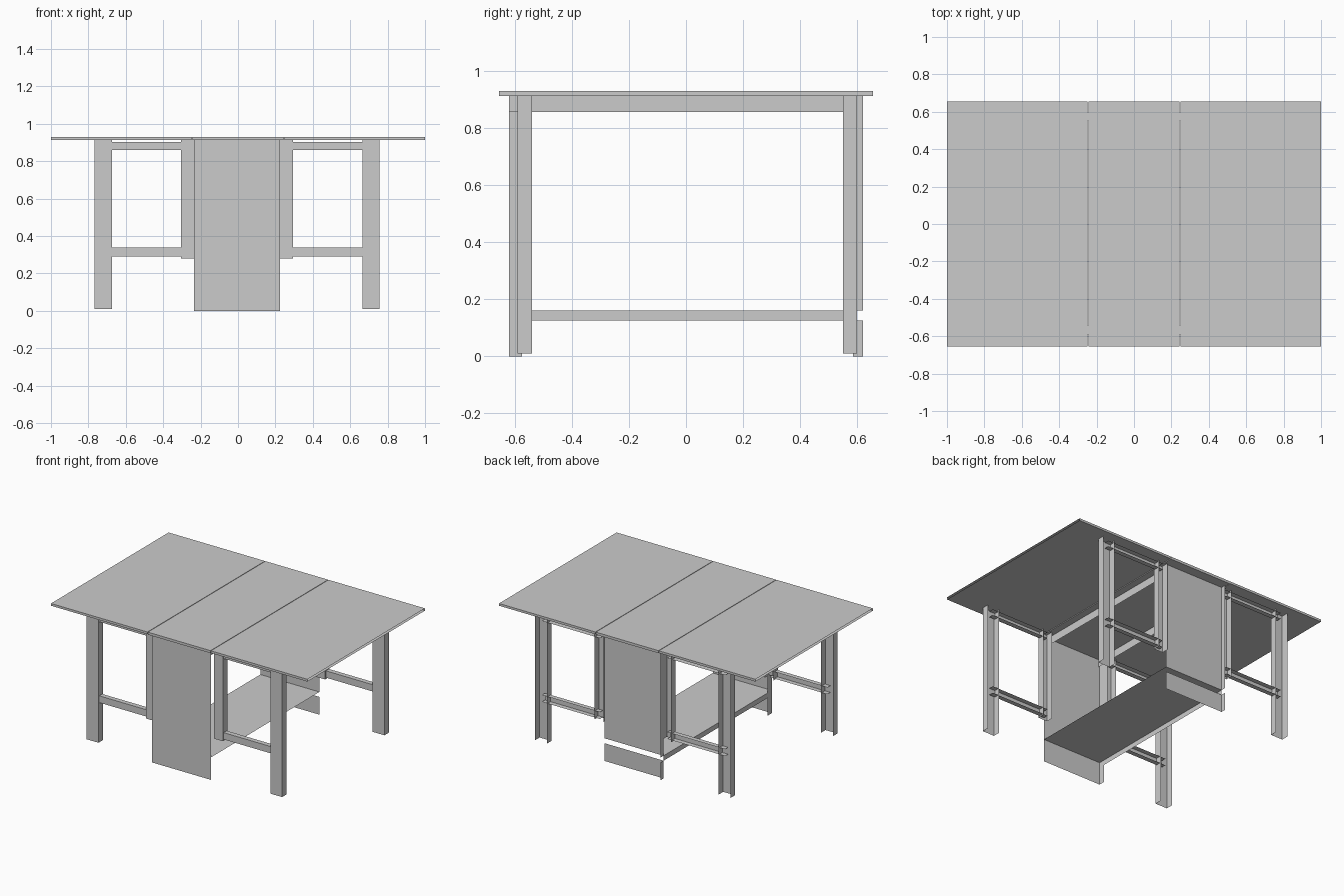
import bpy

if "Cube" in bpy.data.objects:
    bpy.data.objects.remove(bpy.data.objects["Cube"])

# Faces of a unit box, keyed by direction; corner index = 4*ix + 2*iy + iz
FACES = {'-x': (0, 1, 3, 2), '+x': (4, 6, 7, 5), '-y': (0, 4, 5, 1),
         '+y': (2, 3, 7, 6), '-z': (0, 2, 6, 4), '+z': (1, 5, 7, 3)}


def box(name, x, y, z, sides=tuple(FACES)):
    """Box from min/max ranges, keeping only the named sides."""
    verts = [(a, b, c) for a in x for b in y for c in z]
    me = bpy.data.meshes.new(name)
    me.from_pydata(verts, [], [FACES[s] for s in sides])
    ob = bpy.data.objects.new(name, me)
    bpy.context.collection.objects.link(ob)
    return ob


# Table top: fixed centre and two raised leaves with open outer edges
TOP_Y = (-0.655, 0.655)
box("centre_top", (-0.244, 0.244), TOP_Y, (0.912, 0.93))
box("left_leaf", (-1, -0.248), TOP_Y, (0.914, 0.93), ('+x', '-y', '+y', '-z', '+z'))
box("right_leaf", (0.248, 1), TOP_Y, (0.914, 0.93), ('-x', '-y', '+y', '-z', '+z'))

# End panels: outer sheet and one returned edge; the back one is slotted for the shelf
PX = (-0.235, 0.225)
box("front_panel", PX, (-0.62, -0.575), (0, 0.912), ('-y', '-x'))
box("back_panel_upper", PX, (0.585, 0.62), (0.16, 0.912), ('-y', '-x'))
box("back_panel_lower", PX, (0.585, 0.62), (0, 0.125), ('-y', '-x'))

# Low shelf and the aprons under the top
box("shelf", PX, (-0.62, 0.585), (0.125, 0.16), ('+z', '-x'))
for name, x in (("left_apron", -0.225), ("right_apron", 0.195)):
    box(name, (x, x + 0.02), (-0.62, 0.585), (0.857, 0.912), ('-x',))

# Four gate frames: posts and rails are channels open towards the back
CHANNEL_V = ('-y', '-x', '+x')
CHANNEL_H = ('-y', '-z', '+z')
for end, y0 in (("front", -0.59), ("back", 0.55)):
    for side, s in (("left", -1), ("right", 1)):
        def span(a, b):
            return tuple(sorted((s * a - 0.005, s * b - 0.005)))
        tag = f"{end}_{side}"
        y = (y0, y0 + 0.05)
        box(tag + "_gate_leg", span(0.67, 0.762), y, (0.01, 0.914), CHANNEL_V)
        box(tag + "_gate_post", span(0.23, 0.30), y, (0.28, 0.912), CHANNEL_V)
        for label, z in (("upper", (0.86, 0.902)), ("lower", (0.29, 0.338))):
            box(f"{tag}_{label}_rail", span(0.262, 0.715),
                (y0 + 0.008, y0 + 0.042), z, CHANNEL_H)
        # hinge between centre and leaf
        box(tag + "_hinge", span(0.235, 0.255), (y0, y0 + 0.05), (0.908, 0.926))
